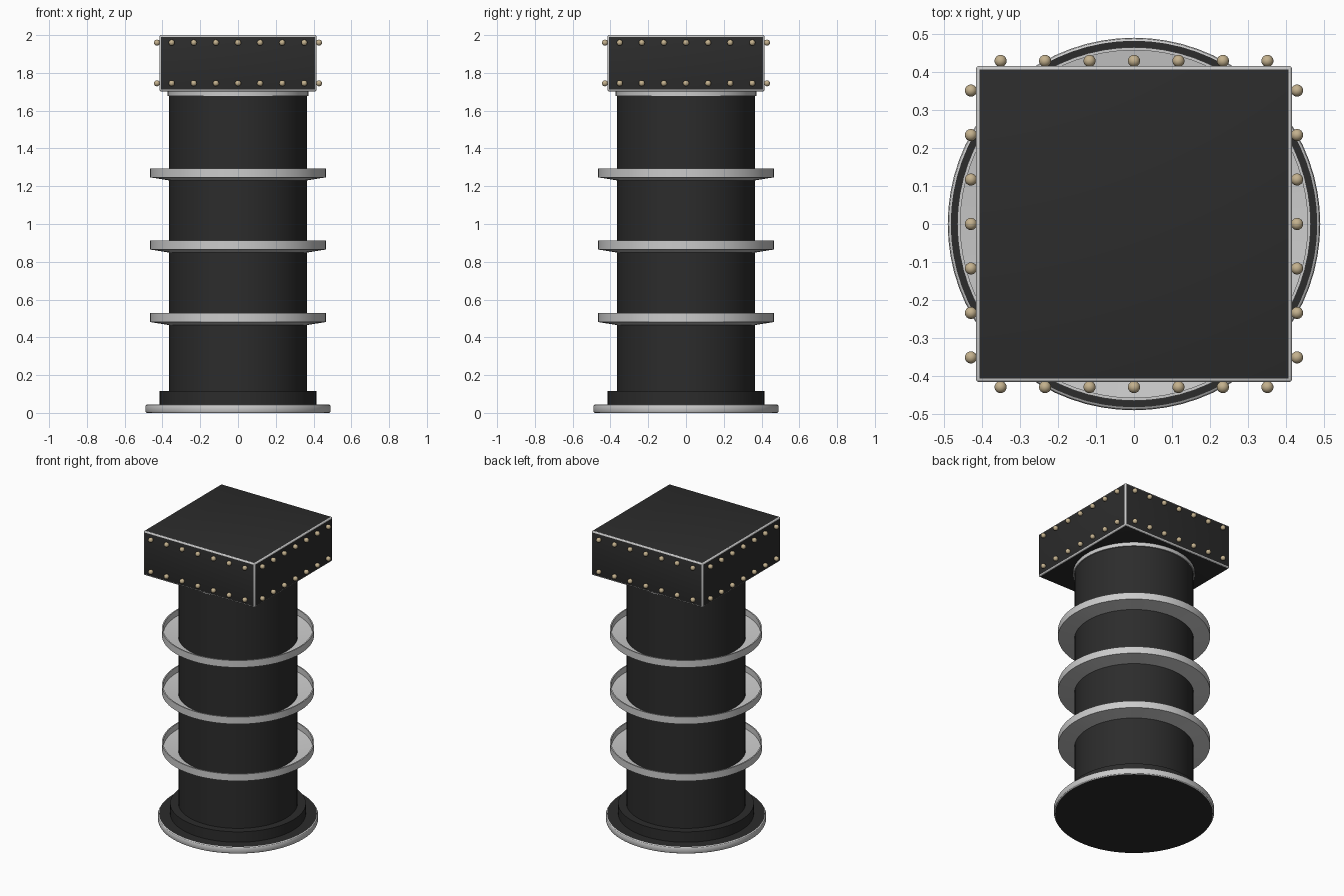
import bpy, bmesh, math
from mathutils import Vector, Matrix

cube = bpy.data.objects.get("Cube")
if cube:
    bpy.data.objects.remove(cube, do_unlink=True)


def material(name, rgb):
    m = bpy.data.materials.new(name)
    m.use_nodes = True
    m.diffuse_color = (*rgb, 1)
    m.node_tree.nodes["Principled BSDF"].inputs["Base Color"].default_value = (*rgb, 1)
    return m


black = material("black paint", (0.025, 0.025, 0.025))
silver = material("pale grey metal", (0.6, 0.6, 0.6))
brass = material("brass", (0.55, 0.44, 0.27))


def finish(name, bm, mats, rule=None, angle=30):
    """Turn a bmesh into a shaded object; rule picks a material index per face."""
    bmesh.ops.recalc_face_normals(bm, faces=bm.faces)
    bm.normal_update()
    if rule:
        for f in bm.faces:
            f.material_index = rule(f)
    mesh = bpy.data.meshes.new(name)
    bm.to_mesh(mesh)
    bm.free()
    for m in mats:
        mesh.materials.append(m)
    ob = bpy.data.objects.new(name, mesh)
    bpy.context.collection.objects.link(ob)
    bpy.ops.object.select_all(action='DESELECT')
    ob.select_set(True)
    bpy.context.view_layer.objects.active = ob
    bpy.ops.object.shade_smooth_by_angle(angle=math.radians(angle))
    return ob


def lathe(name, profile, mats, rule=None, closed=False):
    """Spin an (r, z) profile around the z axis."""
    bm = bmesh.new()
    vs = [bm.verts.new((r, 0, z)) for r, z in profile]
    pairs = list(zip(vs, vs[1:])) + ([(vs[-1], vs[0])] if closed else [])
    edges = [bm.edges.new(p) for p in pairs]
    bmesh.ops.spin(bm, geom=vs + edges, cent=(0, 0, 0), axis=(0, 0, 1),
                   angle=math.tau, steps=72, use_merge=True)
    bmesh.ops.remove_doubles(bm, verts=bm.verts, dist=0.0001)
    return finish(name, bm, mats, rule)


def flat(f):
    return max(abs(c) for c in f.normal) > 0.999


# Base plate: black top and bottom, grey rounded rim
lathe("base_plate",
      [(0, 0), (0.482, 0), (0.487, 0.003), (0.49, 0.009), (0.49, 0.036),
       (0.487, 0.042), (0.482, 0.045), (0, 0.045)],
      [black, silver], lambda f: 0 if abs(f.normal.z) > 0.99 else 1)

# Column with its foot collar and the trim under the cap
lathe("foot_collar", [(0, 0.04), (0.415, 0.04), (0.415, 0.115), (0, 0.115)], [black])
lathe("column", [(0, 0.1), (0.365, 0.1), (0.365, 1.71), (0, 1.71)], [black])
lathe("neck_trim", [(0.36, 1.677), (0.372, 1.677), (0.372, 1.708), (0.36, 1.708)],
      [silver], closed=True)

# Three shallow dished rings
for i, top in enumerate((0.528, 0.912, 1.294)):
    lathe(f"dish_ring_{i + 1}",
          [(0.36, top - 0.064), (0.465, top - 0.047), (0.465, top),
           (0.457, top), (0.457, top - 0.04), (0.36, top - 0.055)],
          [silver], closed=True)

# Square cap: black faces, grey rounded edges
bm = bmesh.new()
bmesh.ops.create_cube(bm, size=1, matrix=Matrix.Translation((0, 0, 1.851))
                      @ Matrix.Diagonal((0.832, 0.832, 0.298, 1)))
bmesh.ops.bevel(bm, geom=bm.edges[:], offset=0.009, segments=3, profile=0.5,
                affect='EDGES')
finish("cap_block", bm, [black, silver], lambda f: 0 if flat(f) else 1, angle=20)

# Two rows of rivets on each side of the cap
bm = bmesh.new()
for side in range(4):
    turn = Matrix.Rotation(side * math.pi / 2, 4, 'Z')
    for z in (1.745, 1.96):
        for k in range(-3, 4):
            spot = turn @ Vector((k * 0.117, -0.429, z))
            bmesh.ops.create_uvsphere(bm, u_segments=16, v_segments=10, radius=0.016,
                                      matrix=Matrix.Translation(spot))
finish("cap_rivets", bm, [brass], angle=60)
